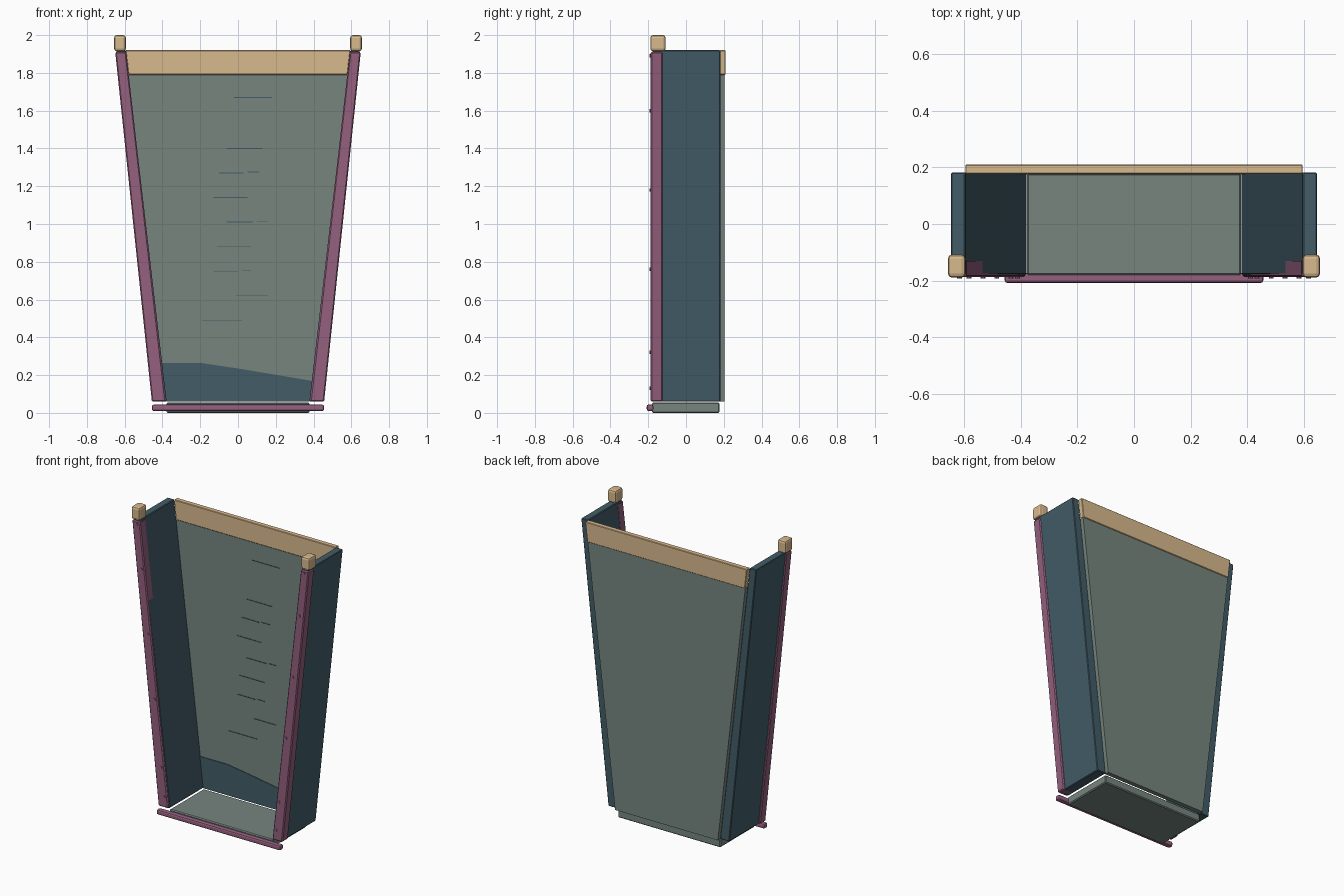
import bpy, bmesh
from mathutils import Vector

cube = bpy.data.objects.get("Cube")
if cube:
    bpy.data.objects.remove(cube, do_unlink=True)


def material(name, rgb):
    m = bpy.data.materials.new(name)
    m.use_nodes = True
    col = (*[(c / 255) ** 2.2 for c in rgb], 1)
    m.diffuse_color = col
    m.node_tree.nodes["Principled BSDF"].inputs["Base Color"].default_value = col
    return m


PANEL = material("grey green", (118, 132, 126))
TEAL = material("dark teal", (68, 93, 103))
MAUVE = material("mauve", (148, 96, 126))
TAN = material("tan", (216, 184, 140))


def prism(name, outline, y0, y1, mat, bevel=0, segments=1):
    """Extrude an x-z outline from y0 back to y1."""
    bm = bmesh.new()
    face = bm.faces.new([bm.verts.new((x, y0, z)) for x, z in outline])
    ext = bmesh.ops.extrude_face_region(bm, geom=[face])
    moved = [v for v in ext["geom"] if isinstance(v, bmesh.types.BMVert)]
    bmesh.ops.translate(bm, vec=Vector((0, y1 - y0, 0)), verts=moved)
    bmesh.ops.recalc_face_normals(bm, faces=bm.faces)
    me = bpy.data.meshes.new(name)
    bm.to_mesh(me)
    bm.free()
    ob = bpy.data.objects.new(name, me)
    bpy.context.collection.objects.link(ob)
    me.materials.append(mat)
    if bevel:
        mod = ob.modifiers.new("Bevel", "BEVEL")
        mod.width, mod.segments = bevel, segments
    return ob


def box(x0, x1, z0, z1):
    return [(x0, z0), (x1, z0), (x1, z1), (x0, z1)]


BOTTOM, TOP, HEADER = 0.06, 1.92, 1.79


def inner(z):
    """Inner half width of the flared body at height z."""
    return 0.378 + (z - BOTTOM) * 0.1165


def flared(z0, z1):
    return [(-inner(z0), z0), (inner(z0), z0), (inner(z1), z1), (-inner(z1), z1)]


# Floor, back and header
prism("floor", box(-0.378, 0.378, 0, 0.055), -0.18, 0.178, PANEL, 0.006)
prism("back_panel", flared(BOTTOM, HEADER), 0.178, 0.205, PANEL)
prism("header_board", flared(HEADER, TOP), 0.176, 0.21, TAN, 0.003)

# Painted lower area and level marks on the back panel
prism("lower_patch", [(-inner(BOTTOM), BOTTOM), (inner(BOTTOM), BOTTOM),
                      (inner(0.17), 0.17), (0.0, 0.235), (-0.2, 0.265),
                      (-inner(0.265), 0.265)], 0.174, 0.179, TEAL)
marks = [(1.67, -0.02, 0.18), (1.40, -0.06, 0.13), (1.27, -0.10, 0.03),
         (1.275, 0.05, 0.11), (1.14, -0.13, 0.05), (1.01, -0.06, 0.08),
         (1.015, 0.10, 0.155), (0.88, -0.11, 0.07), (0.75, -0.13, 0.0),
         (0.755, 0.02, 0.07), (0.62, -0.01, 0.16), (0.49, -0.19, 0.02)]
for z, x0, x1 in marks:
    prism("level_mark", box(x0, x1, z - 0.002, z + 0.002), 0.175, 0.179, TEAL)

# Sides: wall, front trim, knob and rivets
for side, s in (("left", 1), ("right", -1)):
    def flip(points):
        return [(s * x, z) for x, z in points]

    prism(side + "_wall", flip([(inner(BOTTOM), BOTTOM), (0.445, BOTTOM),
                                (0.645, TOP), (inner(TOP), TOP)]),
          -0.178, 0.182, TEAL, 0.004)
    prism(side + "_trim", flip([(0.382, BOTTOM), (0.456, BOTTOM),
                                (0.65, 1.91), (0.592, 1.91)]),
          -0.187, -0.125, MAUVE, 0.006)
    knob = prism(side + "_knob", flip(box(0.594, 0.656, 1.915, 2.0)),
                 -0.189, -0.108, TAN, 0.014, 2)
    for z in (0.13, 0.32, 0.76, 1.18, 1.6, 1.89):
        bpy.ops.mesh.primitive_cylinder_add(
            vertices=10, radius=0.009, depth=0.008,
            location=(s * (0.396 + z * 0.116), -0.188, z),
            rotation=(1.5708, 0, 0))
        rivet = bpy.context.object
        rivet.name = side + "_rivet"
        rivet.data.materials.append(MAUVE)

# Front sill
prism("front_sill", box(-0.456, 0.456, 0.01, 0.044), -0.208, -0.172, MAUVE, 0.01, 2)
